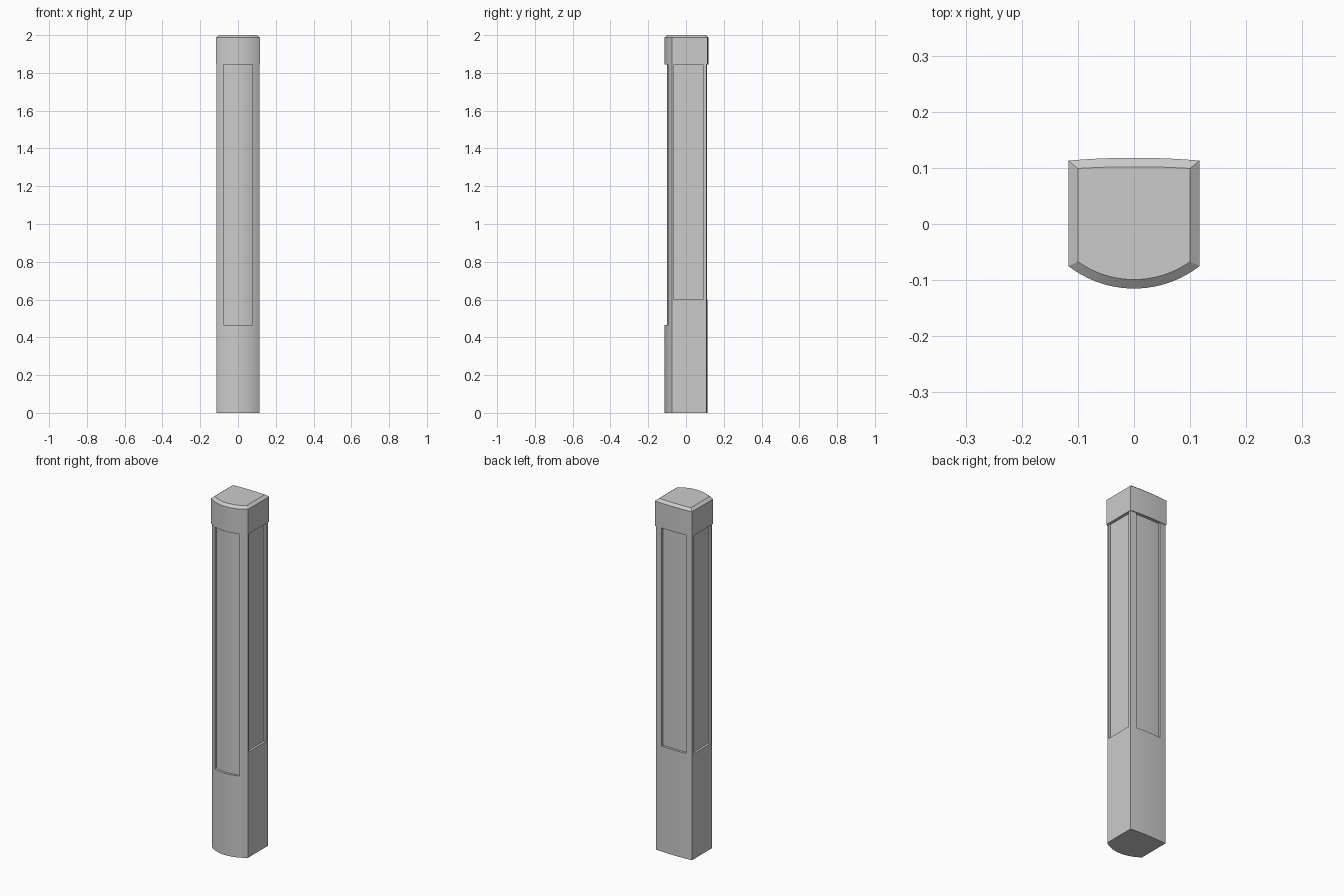
import bpy, bmesh

if "Cube" in bpy.data.objects:
    bpy.data.objects.remove(bpy.data.objects["Cube"])


def arc(hw, y_corner, y_mid, n):
    """Points from x=-hw to x=hw on a circular arc bulging to y_mid."""
    s = abs(y_mid - y_corner)
    r = (hw * hw + s * s) / (2 * s)
    sign = 1 if y_mid > y_corner else -1
    xs = [-hw + 2 * hw * i / n for i in range(n + 1)]
    return [(x, y_mid - sign * (r - (r * r - x * x) ** 0.5)) for x in xs]


def outline(hw, front_corner, front_mid, back_corner, back_mid):
    return arc(hw, front_corner, front_mid, 20) + arc(hw, back_corner, back_mid, 10)[::-1]


def loft(name, rings):
    """Solid from (outline, z) rings stacked upwards."""
    bm = bmesh.new()
    loops = [[bm.verts.new((x, y, z)) for x, y in pts] for pts, z in rings]
    n = len(loops[0])
    for a, b in zip(loops, loops[1:]):
        for i in range(n):
            j = (i + 1) % n
            bm.faces.new((a[i], a[j], b[j], b[i]))
    bm.faces.new(loops[0][::-1])
    bm.faces.new(loops[-1])
    bmesh.ops.recalc_face_normals(bm, faces=bm.faces)
    me = bpy.data.meshes.new(name)
    bm.to_mesh(me)
    bm.free()
    ob = bpy.data.objects.new(name, me)
    bpy.context.collection.objects.link(ob)
    return ob


def activate(ob):
    bpy.ops.object.select_all(action='DESELECT')
    ob.select_set(True)
    bpy.context.view_layer.objects.active = ob


def cut(target, pts, z0):
    """Carve a recess running from z0 up past the top of the target."""
    cutter = loft("recess_cutter", [(pts, z0), (pts, 1.9)])
    cutter.hide_render = True
    activate(target)
    mod = target.modifiers.new("recess", 'BOOLEAN')
    mod.operation = 'DIFFERENCE'
    mod.solver = 'EXACT'
    mod.object = cutter
    bpy.ops.object.modifier_apply(modifier=mod.name)
    bpy.data.objects.remove(cutter)


# Main column with bowed front and slightly bowed back
W, D, P = 0.114, 0.013, 0.077
body_shape = outline(W, -0.073, -0.113, 0.109, 0.114)
body = loft("column_body", [(body_shape, 0), (body_shape, 1.845)])

# Recessed panels: front, back and both sides
front_edge = arc(P, -0.097 + D, -0.113 + D, 14)
cut(body, front_edge + [(P, -0.2), (-P, -0.2)], 0.465)
back_edge = arc(P, 0.1117 - D, 0.114 - D, 8)
cut(body, back_edge + [(P, 0.2), (-P, 0.2)], 0.60)
for s in (-1, 1):
    a, b = s * (W - D), s * 0.2
    cut(body, [(a, -0.063), (b, -0.063), (b, 0.091), (a, 0.091)], 0.60)

# Overhanging cap with chamfered top edge
cap_shape = outline(0.117, -0.075, -0.115, 0.113, 0.118)
cap_top = outline(0.100, -0.067, -0.099, 0.099, 0.102)
cap = loft("column_cap", [(cap_shape, 1.845), (cap_shape, 1.987), (cap_top, 2.0)])

# Smooth curved faces, keep edges crisp
for ob in (body, cap):
    activate(ob)
    bpy.ops.object.shade_smooth_by_angle(angle=0.35)
